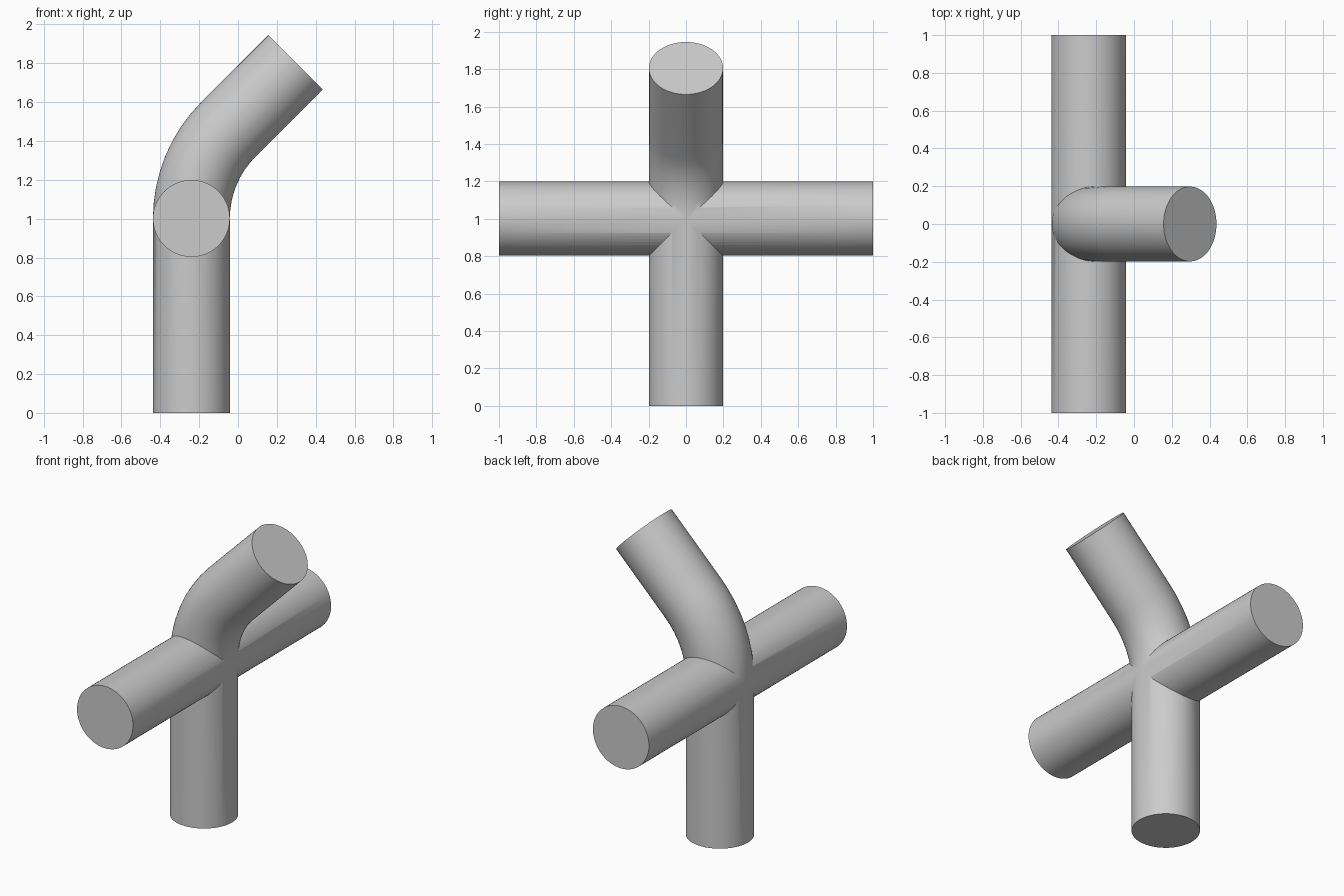
import bpy, bmesh
from math import sin, cos, pi, radians
from mathutils import Vector

if "Cube" in bpy.data.objects:
    bpy.data.objects.remove(bpy.data.objects["Cube"])

R = 0.198      # pipe radius
CX = -0.24     # x of the upright axis
CZ = 1.0       # height of the junction
SIDES = 64


def tube(name, path, side):
    """Capped round tube along a planar path; side is the plane normal."""
    bm = bmesh.new()
    pts = [Vector(p) for p in path]
    rings = []
    for i, (p, tangent) in enumerate(zip(pts, tangents(pts))):
        up = side.cross(tangent).normalized()
        rings.append([bm.verts.new(p + R * (cos(a) * side + sin(a) * up))
                      for a in (2 * pi * k / SIDES for k in range(SIDES))])
    for a, b in zip(rings, rings[1:]):
        for k in range(SIDES):
            n = (k + 1) % SIDES
            bm.faces.new((a[k], a[n], b[n], b[k]))
    bm.faces.new(rings[0])
    bm.faces.new(rings[-1])
    bmesh.ops.recalc_face_normals(bm, faces=bm.faces)
    mesh = bpy.data.meshes.new(name)
    bm.to_mesh(mesh)
    bm.free()
    obj = bpy.data.objects.new(name, mesh)
    bpy.context.collection.objects.link(obj)
    return obj


def tangents(pts):
    steps = [(b - a).normalized() for a, b in zip(pts, pts[1:])]
    return [steps[0]] + [(a + b).normalized() for a, b in zip(steps, steps[1:])] + [steps[-1]]


# Upright pipe with a 45 degree bend and a straight outlet
BEND = 0.65
path = [(CX, 0, 0)]
for i in range(9):
    a = radians(45) * i / 8
    path.append((CX + BEND * (1 - cos(a)), 0, CZ + BEND * sin(a)))
path.append((0.2965, 0, 1.8055))
pipe = tube("bent_pipe_junction", path, Vector((0, 1, 0)))

# Straight cross pipe, front to back
cross = tube("cross_pipe", [(CX, -1, CZ + 0.001), (CX, 1, CZ + 0.001)], Vector((1, 0, 0)))

# Weld both pipes into one body
mod = pipe.modifiers.new("weld", 'BOOLEAN')
mod.operation = 'UNION'
mod.solver = 'EXACT'
mod.object = cross
bpy.context.view_layer.objects.active = pipe
pipe.select_set(True)
bpy.ops.object.modifier_apply(modifier=mod.name)
bpy.data.objects.remove(cross)
bpy.ops.object.shade_smooth_by_angle(angle=radians(30))
